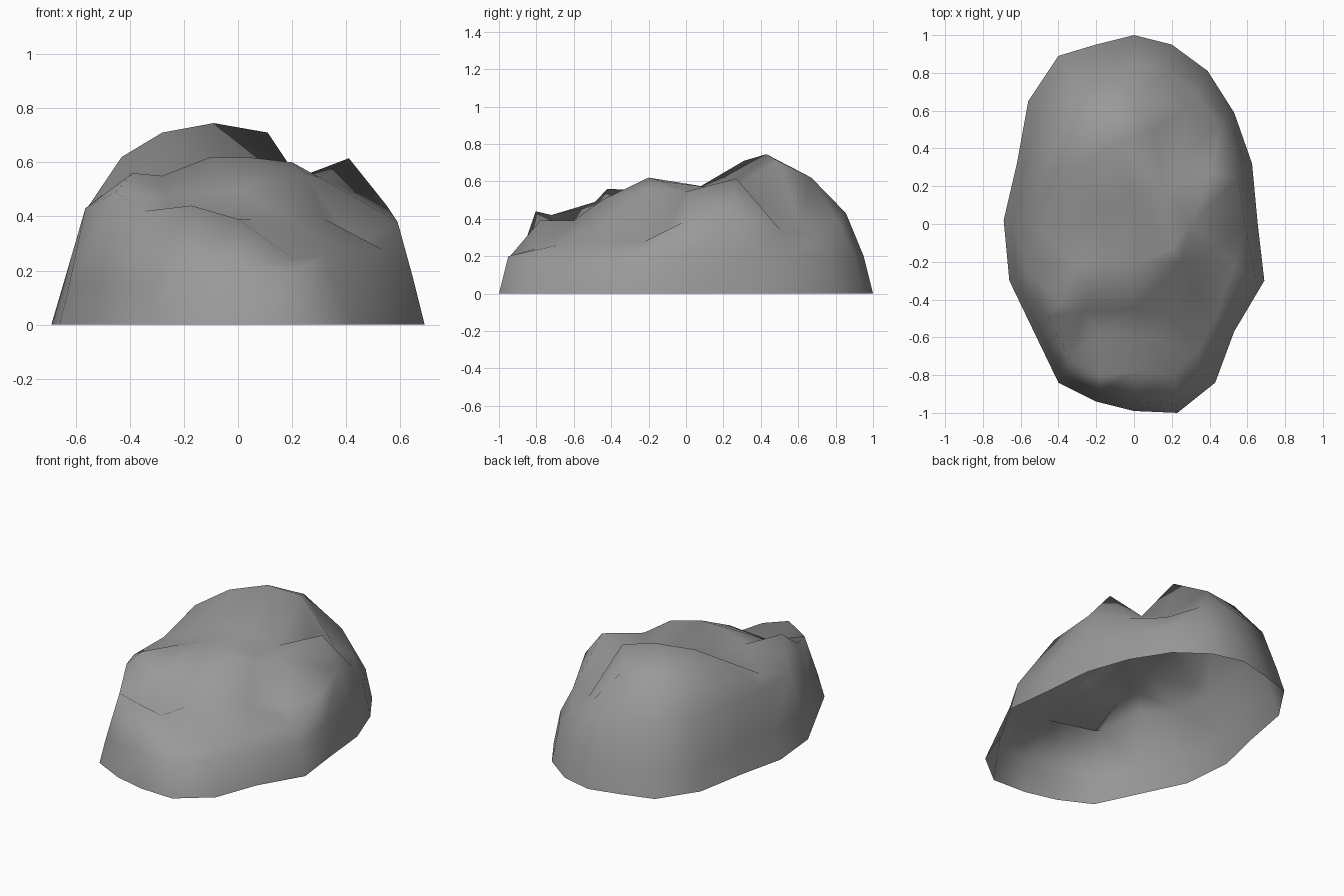
import bpy, bmesh
from mathutils import Vector
from mathutils.geometry import delaunay_2d_cdt

if "Cube" in bpy.data.objects:
    bpy.data.objects.remove(bpy.data.objects["Cube"])

# Ground outline of the boulder, clockwise from the back
outline = [(0, 1), (.2, .95), (.39, .81), (.53, .59), (.625, .32),
           (.655, 0), (.69, -.3), (.53, -.57), (.43, -.84), (.23, -1),
           (0, -.99), (-.2, -.94), (-.4, -.84), (-.53, -.57), (-.66, -.3),
           (-.69, .02), (-.62, .32), (-.56, .65), (-.4, .89), (-.2, .95)]

# Height of the shoulder above each outline point
shoulder_z = [.43, .39, .31, .34, .44, .38, .28, .27, .25, .23,
              .385, .44, .42, .49, .43, .39, .43, .41, .43, .43]

# Places where the wall leans in or out more than usual
wall_lean = {6: (.645, -.29, .18), 7: (.49, -.54, .2), 8: (.34, -.8, .2),
             15: (-.64, .02, .17), 16: (-.58, .3, .17)}
shoulder_lean = {4: (.55, .24, .44), 5: (.59, -.02, .38), 6: (.53, -.22, .28),
                 7: (.43, -.5, .27), 8: (.33, -.68, .26), 9: (.21, -.8, .24),
                 10: (0, -.78, .39), 15: (-.565, .02, .42)}

# Peaks, ledges and hollows on the crown
crown = [(0, .67, .62), (-.22, .65, .61), (.27, .61, .37), (-.38, .48, .6),
         (-.09, .43, .745), (-.28, .31, .71), (.11, .49, .71), (-.43, .18, .62),
         (.41, .27, .615), (.26, .38, .485), (.16, .17, .52), (.3, 0, .545),
         (0, .14, .565), (-.18, .08, .575),
         (-.1, -.2, .62), (.03, -.2, .62), (.2, -.13, .6), (.25, -.2, .56),
         (.32, -.35, .39), (.43, -.12, .3),
         (-.28, -.2, .55), (-.5, -.04, .48),
         (-.39, -.42, .56), (-.27, -.46, .475), (0, -.45, .5),
         (-.19, -.58, .3), (.05, -.6, .39), (.22, -.5, .37)]

n = len(outline)
bm = bmesh.new()


def ring(scale, heights, moved={}):
    pts = [(x * scale, y * scale, z) for (x, y), z in zip(outline, heights)]
    return [bm.verts.new(moved.get(i, p)) for i, p in enumerate(pts)]


# Steep side wall
rings = [ring(1, [0] * n),
         ring(.95, [.2 + .1 * min(x, 0) for x, y in outline], wall_lean),
         ring(.855, shoulder_z, shoulder_lean)]
for low, high in zip(rings, rings[1:]):
    for i in range(n):
        j = (i + 1) % n
        bm.faces.new((low[j], low[i], high[i], high[j]))

# Lumpy crown triangulated inside the shoulder ring
top = rings[-1] + [bm.verts.new(p) for p in crown]
flat = [Vector((v.co.x, v.co.y)) for v in top]
result = delaunay_2d_cdt(flat, [], [list(range(n))[::-1]], 1, 1e-5)
faces, source = result[2], result[3]
for f in faces:
    bm.faces.new([top[source[i][0]] for i in f])

bmesh.ops.recalc_face_normals(bm, faces=bm.faces[:])
if sum(f.normal.z for f in bm.faces) < 0:
    bmesh.ops.reverse_faces(bm, faces=bm.faces[:])
for f in bm.faces:
    f.smooth = True

mesh = bpy.data.meshes.new("boulder")
bm.to_mesh(mesh)
bm.free()

# Dark grey stone
stone = bpy.data.materials.new("stone")
stone.diffuse_color = (.32, .32, .32, 1)
stone.use_nodes = True
stone.node_tree.nodes["Principled BSDF"].inputs["Base Color"].default_value = stone.diffuse_color
mesh.materials.append(stone)
boulder = bpy.data.objects.new("boulder", mesh)
bpy.context.collection.objects.link(boulder)
